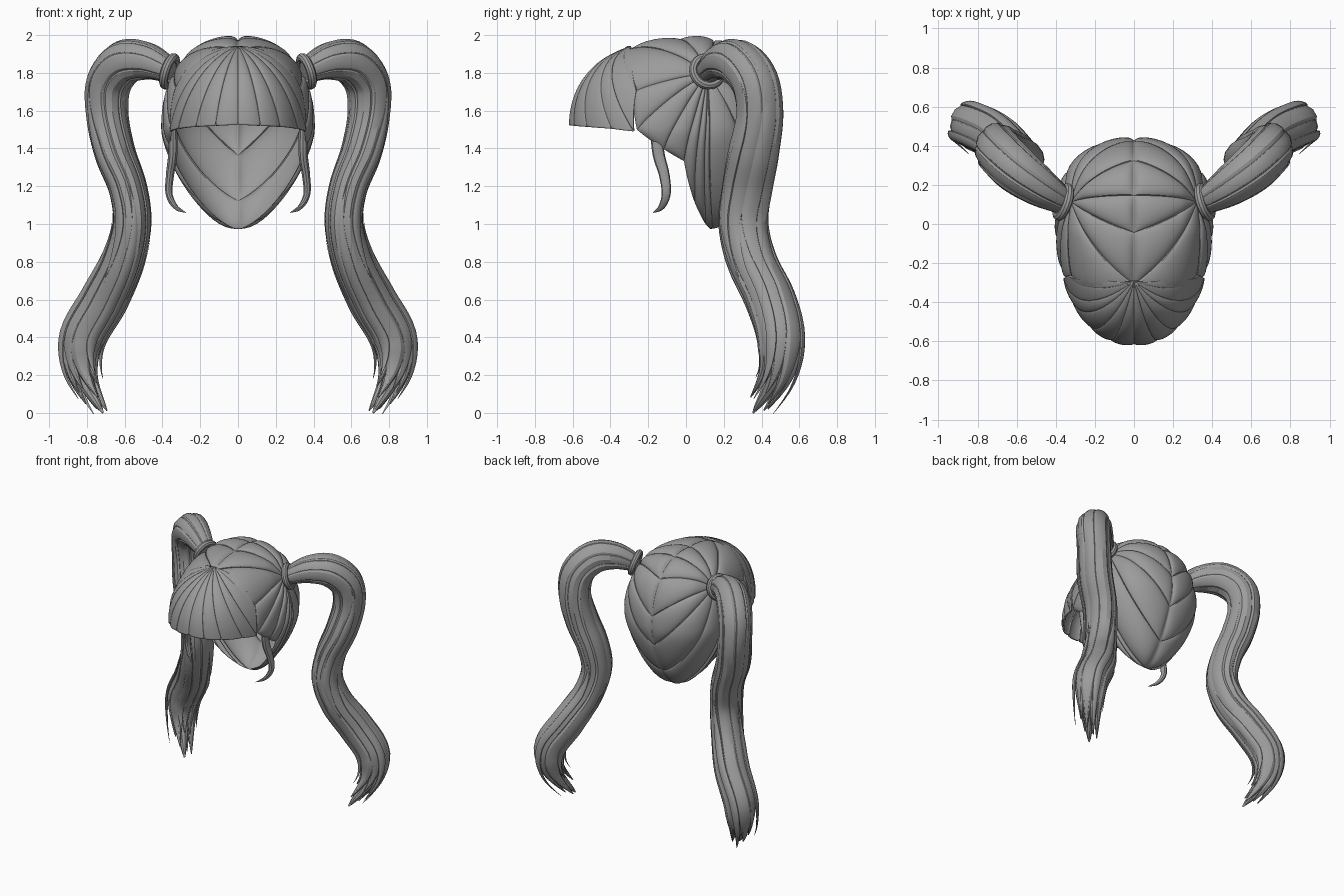
import bpy, bmesh, math, random
from mathutils import Vector

if "Cube" in bpy.data.objects:
    bpy.data.objects.remove(bpy.data.objects["Cube"])

random.seed(4)
CENTRE = Vector((0, 0.05, 1.5))
hair = bpy.data.materials.new("grey hair")
hair.diffuse_color = (0.33, 0.33, 0.33, 1)
hair.use_nodes = True
hair.node_tree.nodes["Principled BSDF"].inputs["Base Color"].default_value = hair.diffuse_color


def finish(name, bm, mirror=True, thickness=0.0):
    bmesh.ops.remove_doubles(bm, verts=bm.verts, dist=0.0004)
    bmesh.ops.recalc_face_normals(bm, faces=bm.faces)
    mesh = bpy.data.meshes.new(name)
    bm.to_mesh(mesh)
    bm.free()
    ob = bpy.data.objects.new(name, mesh)
    bpy.context.collection.objects.link(ob)
    mesh.materials.append(hair)
    if thickness:
        mod = ob.modifiers.new("thickness", 'SOLIDIFY')
        mod.thickness = thickness
    if mirror:
        ob.modifiers.new("mirror", 'MIRROR')
    bpy.ops.object.select_all(action='DESELECT')
    ob.select_set(True)
    bpy.context.view_layer.objects.active = ob
    bpy.ops.object.shade_smooth_by_angle(angle=math.radians(32))


def skull(d, scale):
    """Point on the egg-shaped head in direction d from its centre."""
    ry = 0.39 if d.y > 0 else 0.66
    h = (abs(d.x / 0.40) ** 2.2 + abs(d.y / ry) ** 2.2) ** (1 / 2.2)
    p, rz = (2.3, 0.49) if d.z > 0 else (1.47, 0.545)
    r = scale / (h ** p + abs(d.z / rz) ** p) ** (1 / p)
    q = d * r
    q.y += 0.08 * min(1, max(0, -q.z / 0.52)) ** 2
    return CENTRE + q


def fan(bm, pole, rim, scale, bulge, notch=0.0, cols=12, rows=24, puff=0.5):
    """Padded locks that spread over the head from a pole to a rim."""
    a = (Vector(pole) - CENTRE).normalized()
    for p, q in zip(rim, rim[1:]):
        p, q = Vector(p) - CENTRE, Vector(q) - CENTRE
        grid = []
        for i in range(cols + 1):
            u = 0.5 - 0.5 * math.cos(math.pi * i / cols)
            b = p.lerp(q, u).normalized()
            ang = a.angle(b)
            swell = math.sin(math.pi * u) ** puff if 0 < i < cols else 0
            end = 1 - (notch if i in (0, cols) else 0)
            line = []
            for j in range(rows + 1):
                t = end * (1 - (1 - j / rows) ** 1.3)
                d = (a * math.sin((1 - t) * ang) + b * math.sin(t * ang)) / math.sin(ang)
                pad = bulge * swell * min(1, t * 3)
                if not notch:
                    pad *= 1 - t ** 24
                line.append(bm.verts.new(skull(d, scale + pad)))
            grid.append(line)
        for i in range(cols):
            for j in range(rows):
                bm.faces.new((grid[i][j], grid[i + 1][j], grid[i + 1][j + 1], grid[i][j + 1]))


def spline(keys, t):
    """Smooth curve through equal-length key tuples, t from 0 to 1."""
    n = len(keys) - 1
    i = min(int(t * n), n - 1)
    f = t * n - i
    k = [Vector(keys[max(0, min(n, i + o))]) for o in (-1, 0, 1, 2)]
    return 0.5 * (2 * k[1] + (k[2] - k[0]) * f + (2 * k[0] - 5 * k[1] + 4 * k[2] - k[3]) * f * f
                  + (3 * k[1] - k[0] - 3 * k[2] + k[3]) * f ** 3)


def sweep(bm, rings):
    """Skin rings of (centre, axis one, axis two) as a closed lock."""
    sides, loops = 10, []
    for c, u, v in rings:
        loops.append([bm.verts.new(c + u * math.cos(2 * math.pi * k / sides)
                                   + v * math.sin(2 * math.pi * k / sides)) for k in range(sides)])
    for r, s in zip(loops, loops[1:]):
        for k in range(sides):
            m = (k + 1) % sides
            bm.faces.new((r[k], r[m], s[m], s[k]))
    bm.faces.new(loops[0])
    bm.faces.new(loops[-1])


def frames(keys, steps):
    """Centres, envelope radii and twist-free side axes along a path."""
    pts = [spline(keys, i / steps) for i in range(steps + 1)]
    out, n = [], Vector((0, 0, 1))
    for i, p in enumerate(pts):
        tan = (pts[min(i + 1, steps)] - pts[max(i - 1, 0)]).to_3d().normalized()
        n = (n - tan * n.dot(tan)).normalized()
        out.append((p.to_3d(), p[3], n.copy(), tan.cross(n)))
    return out


# Scalp: padded locks gathered from parting, nape and sides to each tie
TIE = (0.36, 0.12, 1.83)
bm = bmesh.new()
fan(bm, TIE, [(0, -0.33, 1.94), (0, -0.05, 2), (0, 0.15, 1.98), (0, 0.32, 1.85), (0, 0.43, 1.6),
              (0, 0.4, 1.36), (0, 0.27, 1.08), (0, 0.05, 0.97), (0.06, 0.03, 0.98), (0.2, 0.0, 1.09),
              (0.34, -0.02, 1.33), (0.37, -0.13, 1.39), (0.37, -0.28, 1.5), (0.35, -0.32, 1.72),
              (0, -0.33, 1.94)],
    0.965, 0.052, puff=0.4)
finish("scalp_hair", bm)

# Fringe: fan of panels with small slits along the cut edge, plus side panels back to the scalp
CROWN = (0, -0.29, 1.94)
edge = [(0.375, -0.29, 1.49), (0.335, -0.42, 1.505), (0.23, -0.54, 1.515), (0.12, -0.595, 1.52)]
edge += [(0, -0.62, 1.525)] + [(-x, y, z) for x, y, z in reversed(edge)]
bm = bmesh.new()
fan(bm, CROWN, edge, 1.005, 0.014, notch=0.045)
for s in (1, -1):
    fan(bm, CROWN, [(s * 0.375, -0.29, 1.49), (s * 0.36, -0.285, 1.72), (s * 0.2, -0.285, 1.9)],
        1.005, 0.004, notch=0.001, cols=6)
finish("fringe", bm, mirror=False, thickness=0.012)

# Hair ties: rings around the root of each ponytail
bm = bmesh.new()
axis = Vector((0.9, 0.3, 0.3)).normalized()
n1 = axis.cross(Vector((0, 0, 1))).normalized()
n2 = axis.cross(n1)
major, tube, ring = 28, 10, []
for i in range(major):
    a = 2 * math.pi * i / major
    d = n1 * math.cos(a) + n2 * math.sin(a)
    ring.append([bm.verts.new(Vector((0.362, 0.112, 1.808)) + d * (0.076 + 0.024 * math.cos(b))
                              + axis * 0.024 * math.sin(b))
                 for b in (2 * math.pi * k / tube for k in range(tube))])
for i in range(major):
    for k in range(tube):
        r, s, m = ring[i], ring[(i + 1) % major], (k + 1) % tube
        bm.faces.new((r[k], r[m], s[m], s[k]))
finish("hair_tie", bm)

# Ponytails: (x, y, z, envelope radius) down the middle, locks packed around it
TAIL = [(0.36, 0.115, 1.81, 0.068), (0.48, 0.19, 1.862, 0.103), (0.6, 0.28, 1.855, 0.124), (0.685, 0.365, 1.75, 0.126),
        (0.695, 0.39, 1.58, 0.118), (0.655, 0.358, 1.38, 0.115), (0.585, 0.325, 1.19, 0.108), (0.562, 0.305, 1.0, 0.108),
        (0.61, 0.35, 0.8, 0.115), (0.71, 0.445, 0.6, 0.124), (0.822, 0.5, 0.4, 0.123), (0.82, 0.475, 0.2, 0.11),
        (0.715, 0.355, 0.0, 0.09)]
STEPS = 72
path = frames(TAIL, STEPS)


def tail_lock(bm, angle, length, offset, radial, tangent, start=0, taper=0.11):
    last = int(STEPS * length)
    rings = []
    for i in range(start, last + 1):
        c, r, u, v = path[i]
        t = i / STEPS
        a = angle + 0.9 * t
        out = u * math.cos(a) + v * math.sin(a)
        side = v * math.cos(a) - u * math.sin(a)
        # the tail is deeper front to back around its waist
        deep = 1 + 0.28 * math.exp(-((t - 0.5) / 0.16) ** 2)
        out.y *= deep
        side.y *= deep
        s = max(0.03, min(1, (last - i) / (STEPS * taper))) ** 0.7
        if start:
            s *= max(0.05, min(1, (i - start) / 10))
        rings.append((c + out * r * offset, out * r * radial * s, side * r * tangent * s))
    sweep(bm, rings)


bm = bmesh.new()
for k in range(8):
    tail_lock(bm, 2 * math.pi * k / 8, random.uniform(0.94, 0.99), random.uniform(0.55, 0.61),
              0.41, random.uniform(0.43, 0.52))
tail_lock(bm, 0, 1.0, 0.0, 0.6, 0.6)
finish("ponytail", bm)

# Stray wisps beside each ponytail
bm = bmesh.new()
for angle, length, start in ((0.4, 0.97, 40), (2.0, 0.95, 36), (3.4, 0.94, 44), (4.9, 0.98, 38), (1.2, 0.7, 18)):
    tail_lock(bm, angle, length, 0.97, 0.1, 0.24, start)
finish("ponytail_wisp", bm)

# Curled locks in front of the ears
CURL = [(0.345, -0.16, 1.5, 0.03), (0.345, -0.145, 1.37, 0.032), (0.36, -0.115, 1.26, 0.028),
        (0.365, -0.105, 1.16, 0.024), (0.33, -0.13, 1.09, 0.016), (0.275, -0.175, 1.06, 0.001)]
bm = bmesh.new()
rings = []
for i in range(25):
    p = spline(CURL, i / 24)
    q = spline(CURL, min(1, i / 24 + 0.02)) - spline(CURL, max(0, i / 24 - 0.02))
    tan = q.to_3d().normalized()
    wide = tan.cross(Vector((1, 0, 0))).normalized()
    rings.append((p.to_3d(), wide * p[3], tan.cross(wide) * p[3] * 0.8))
sweep(bm, rings)
finish("side_curl", bm)
